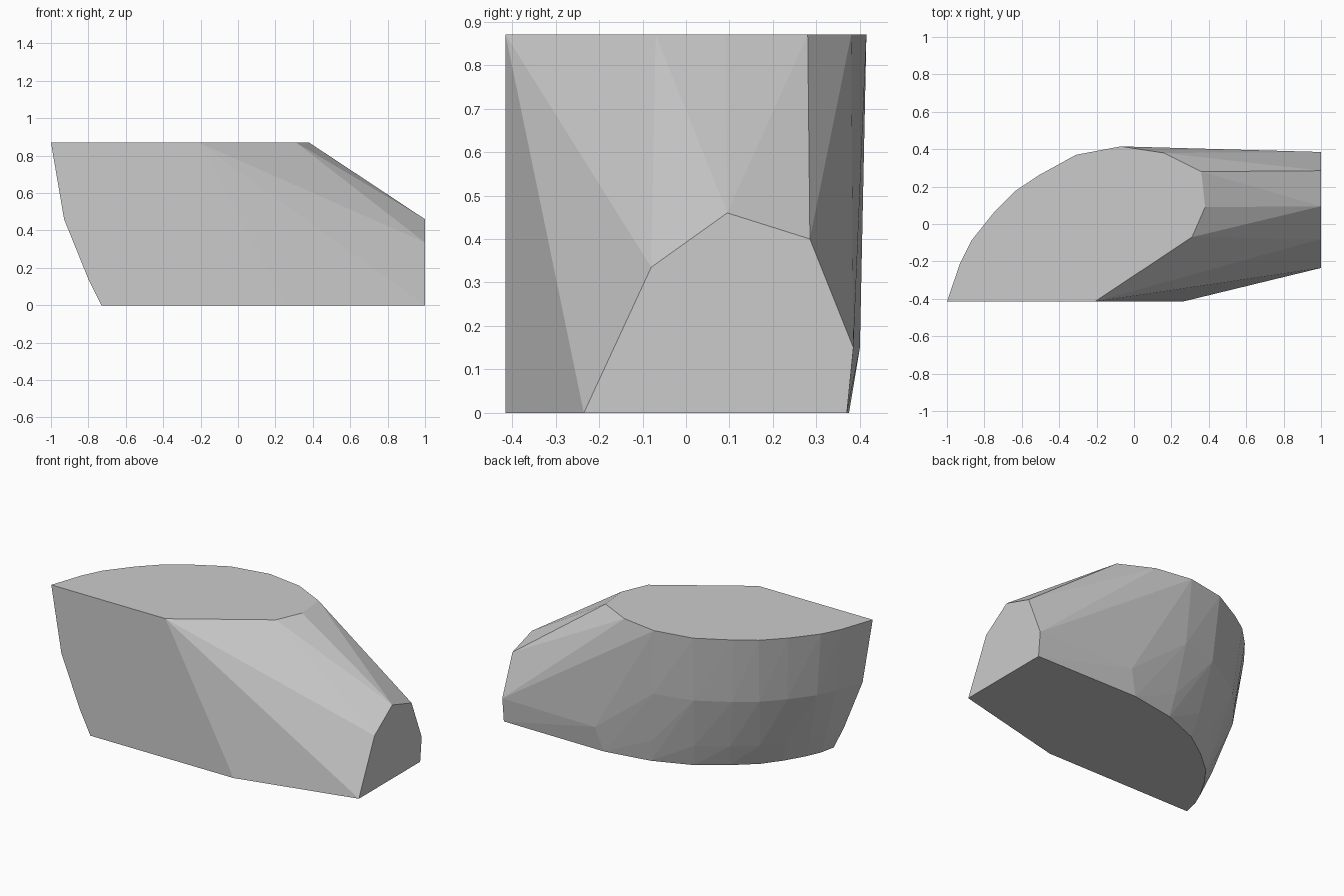
import bpy, bmesh, math

if "Cube" in bpy.data.objects:
    bpy.data.objects.remove(bpy.data.objects["Cube"])

TOP_Z = 0.87

# Curved rear-left flank: (top x, top y, bottom x, bottom y)
flank = [
    (-1.00, -0.415, -0.73, -0.415), (-0.93, -0.21, -0.71, -0.32),
    (-0.87, -0.09, -0.67, -0.228), (-0.75, 0.06, -0.60, -0.11),
    (-0.63, 0.18, -0.516, 0.003), (-0.51, 0.26, -0.38, 0.12),
    (-0.31, 0.37, -0.219, 0.232), (-0.07, 0.415, 0.016, 0.325),
]
# Height and outward blend of each ring, giving the bulged side profile
rings = [(0.0, 0.0), (0.14, 0.26), (0.46, 0.74), (TOP_Z, 1.0)]
points = [(bx + (tx - bx) * t, by + (ty - by) * t, z)
          for tx, ty, bx, by in flank for z, t in rings]

# Rest of the flat top outline
points += [(x, y, TOP_Z) for x, y in
           [(0.16, 0.38), (0.36, 0.28), (0.38, 0.09), (0.31, -0.07), (-0.21, -0.415)]]

# Flat end face at the right
points += [(1.0, y, z) for y, z in
           [(-0.235, 0), (-0.08, 0.335), (0.095, 0.46), (0.285, 0.40), (0.385, 0.15), (0.37, 0)]]

# Remaining base corners and the low rear bulge
points += [(0.26, -0.415, 0), (0.305, 0.375, 0), (0.35, 0.40, 0.15)]

# Faceted stone: convex skin over the outlines
bm = bmesh.new()
for p in points:
    bm.verts.new(p)
hull = bmesh.ops.convex_hull(bm, input=bm.verts[:])
junk = {g for g in hull["geom_interior"] + hull["geom_unused"]
        if isinstance(g, bmesh.types.BMVert)}
bmesh.ops.delete(bm, geom=list(junk), context='VERTS')
bmesh.ops.dissolve_limit(bm, angle_limit=math.radians(0.5), verts=bm.verts[:], edges=bm.edges[:])
bmesh.ops.recalc_face_normals(bm, faces=bm.faces[:])

mesh = bpy.data.meshes.new("faceted_stone")
bm.to_mesh(mesh)
bm.free()
bpy.context.collection.objects.link(bpy.data.objects.new("faceted_stone", mesh))
